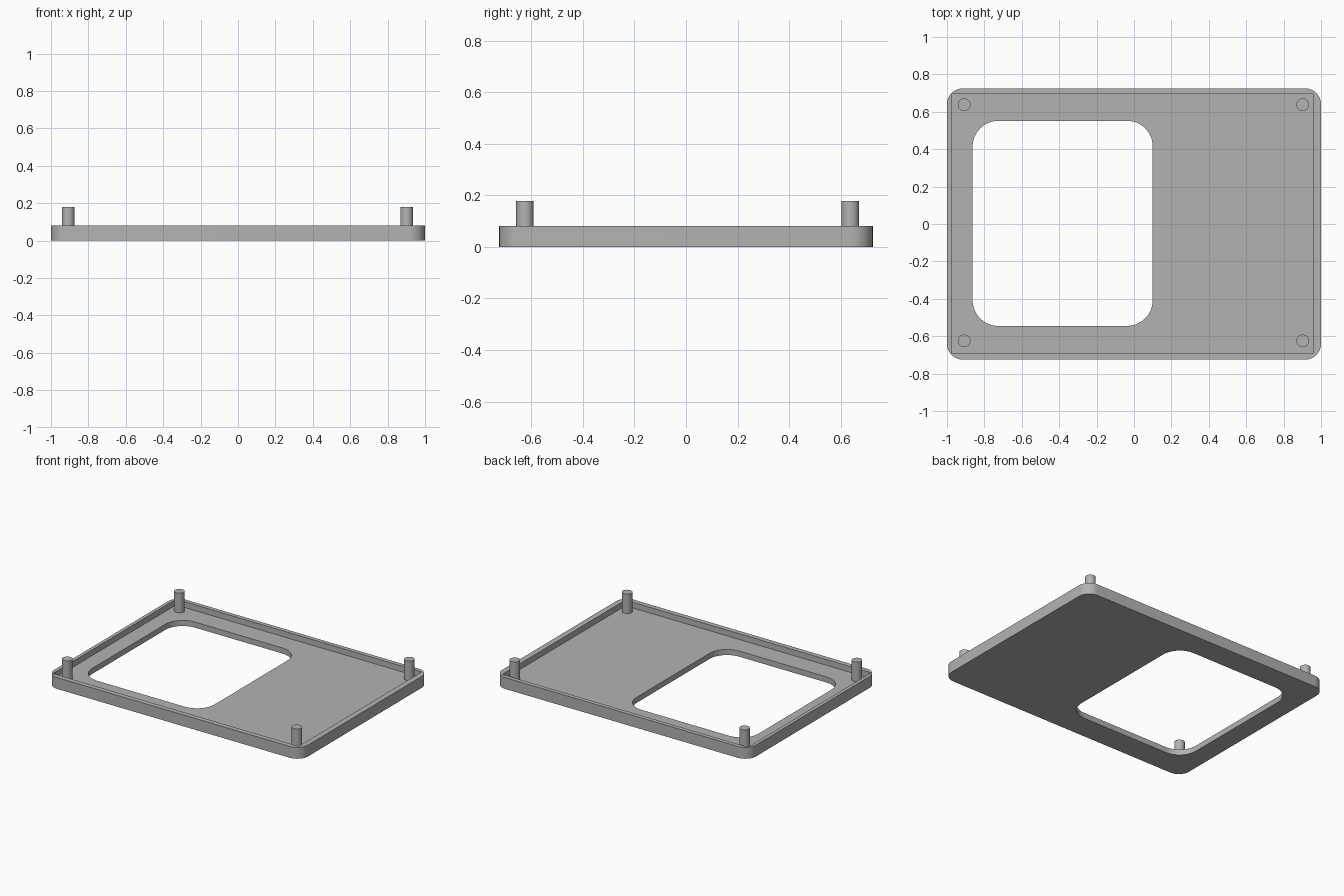
import bpy, bmesh, math

cube = bpy.data.objects.get("Cube")
if cube:
    bpy.data.objects.remove(cube, do_unlink=True)

HEIGHT, FLOOR, PEG_TOP = 0.081, 0.04, 0.179

grey = bpy.data.materials.new("plain grey")
grey.use_nodes = True
colour = (0.45, 0.45, 0.45, 1)
grey.diffuse_color = colour
grey.node_tree.nodes["Principled BSDF"].inputs["Base Color"].default_value = colour


def outline(x0, x1, y0, y1, r, steps=12):
    """Corner points of a rectangle, rounded when r > 0."""
    if r == 0:
        return [(x1, y1), (x0, y1), (x0, y0), (x1, y0)]
    centres = [(x1 - r, y1 - r), (x0 + r, y1 - r), (x0 + r, y0 + r), (x1 - r, y0 + r)]
    pts = []
    for i, (cx, cy) in enumerate(centres):
        for k in range(steps + 1):
            a = (i + k / steps) * math.pi / 2
            pts.append((cx + r * math.cos(a), cy + r * math.sin(a)))
    return pts


def prism(name, pts, z0, z1):
    """Extrude a flat outline from z0 to z1."""
    bm = bmesh.new()
    base = bm.faces.new([bm.verts.new((x, y, z0)) for x, y in pts])
    top = bmesh.ops.extrude_face_region(bm, geom=[base])["geom"]
    bmesh.ops.translate(bm, vec=(0, 0, z1 - z0),
                        verts=[v for v in top if isinstance(v, bmesh.types.BMVert)])
    bmesh.ops.recalc_face_normals(bm, faces=bm.faces)
    mesh = bpy.data.meshes.new(name)
    bm.to_mesh(mesh)
    bm.free()
    mesh.materials.append(grey)
    obj = bpy.data.objects.new(name, mesh)
    bpy.context.collection.objects.link(obj)
    return obj


def select(obj):
    bpy.ops.object.select_all(action='DESELECT')
    obj.select_set(True)
    bpy.context.view_layer.objects.active = obj


def cut(obj, cutter):
    mod = obj.modifiers.new("cut", 'BOOLEAN')
    mod.operation, mod.solver, mod.object = 'DIFFERENCE', 'EXACT', cutter
    select(obj)
    bpy.ops.object.modifier_apply(modifier=mod.name)
    bpy.data.objects.remove(cutter, do_unlink=True)


def smooth(obj):
    select(obj)
    bpy.ops.object.shade_smooth_by_angle(angle=math.radians(30))


# Cover plate: shallow tray with a square-cornered recess and a rounded window
plate = prism("cover_plate", outline(-1, 1, -0.725, 0.725, 0.085), 0, HEIGHT)
cut(plate, prism("recess_cutter", outline(-0.975, 0.96, -0.69, 0.695, 0), FLOOR, 0.3))
cut(plate, prism("window_cutter", outline(-0.863, 0.1, -0.545, 0.552, 0.138), -0.1, 0.3))
smooth(plate)

# Locating pegs standing on the tray floor
for side, x in (("right", -0.908), ("left", 0.902)):
    for end, y in (("front", -0.625), ("back", 0.638)):
        r = 0.034
        ring = [(x + r * math.cos(k * math.tau / 32), y + r * math.sin(k * math.tau / 32))
                for k in range(32)]
        smooth(prism(f"{end}_{side}_peg", ring, FLOOR - 0.01, PEG_TOP))
